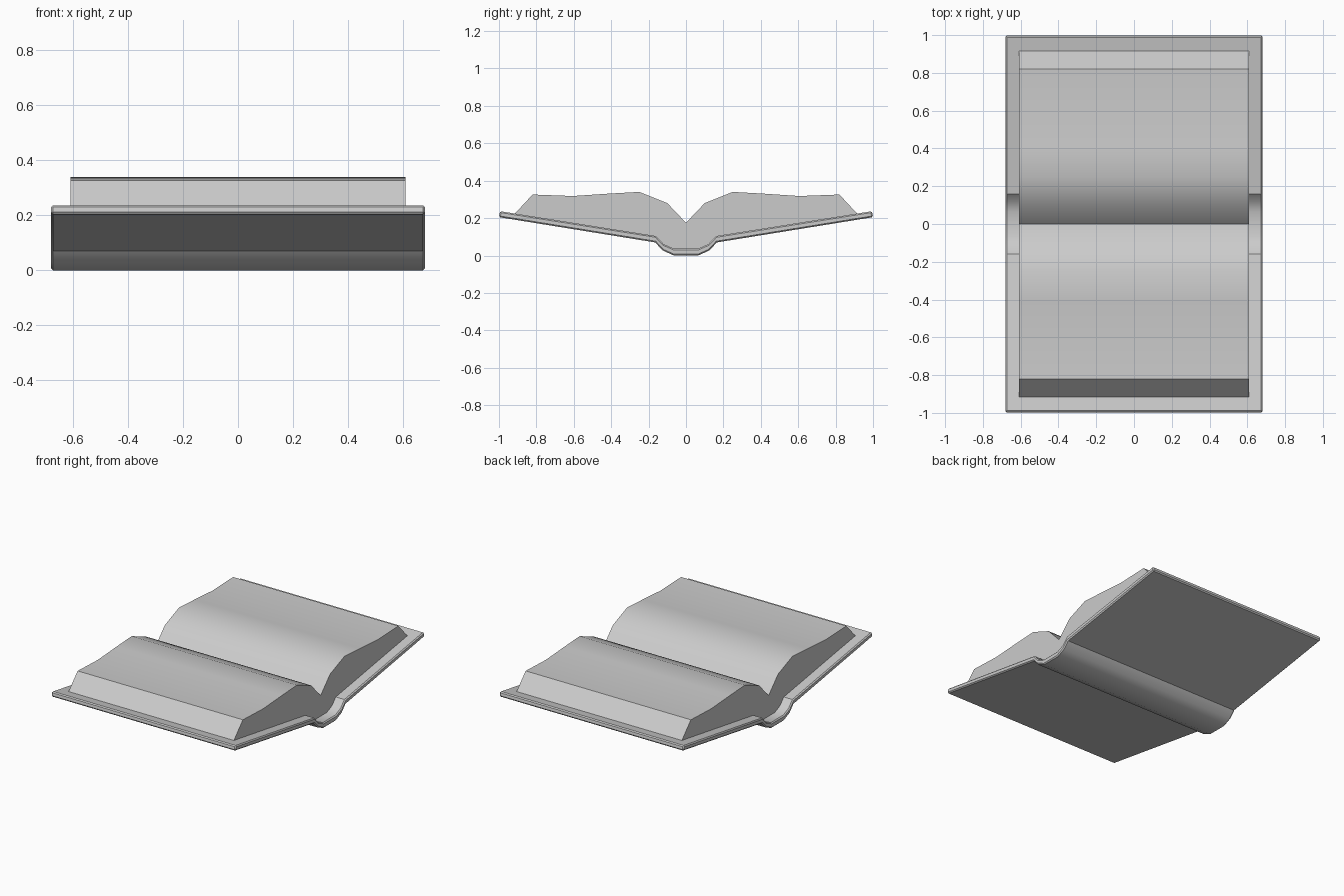
import bpy, bmesh, math

if "Cube" in bpy.data.objects:
    bpy.data.objects.remove(bpy.data.objects["Cube"])


def mirrored(half):
    """Half profile (y, z) from outside to centre, reflected to the -y side."""
    return half + [(-y, z) for y, z in reversed(half) if y > 0]


def extrude_profile(name, points, half_width, bevel=0.0):
    """Extrude a closed (y, z) profile along x, centred on x = 0."""
    bm = bmesh.new()
    face = bm.faces.new([bm.verts.new((-half_width, y, z)) for y, z in points])
    out = bmesh.ops.extrude_face_region(bm, geom=[face])
    verts = [g for g in out["geom"] if isinstance(g, bmesh.types.BMVert)]
    bmesh.ops.translate(bm, verts=verts, vec=(2 * half_width, 0, 0))
    bmesh.ops.recalc_face_normals(bm, faces=bm.faces)
    if bevel:
        edges = [e for e in bm.edges if e.calc_face_angle() > math.radians(60)]
        bmesh.ops.bevel(bm, geom=edges, offset=bevel, segments=1,
                        affect='EDGES', profile=0.5)
    mesh = bpy.data.meshes.new(name)
    bm.to_mesh(mesh)
    bm.free()
    obj = bpy.data.objects.new(name, mesh)
    bpy.context.collection.objects.link(obj)
    bpy.ops.object.select_all(action='DESELECT')
    obj.select_set(True)
    bpy.context.view_layer.objects.active = obj
    bpy.ops.object.shade_smooth_by_angle(angle=math.radians(30))
    return obj


# Cover: two tilted boards joined by a rounded spine
inner = mirrored([(0.994, 0.237), (0.16, 0.104), (0.12, 0.061), (0.065, 0.037)])
outer = mirrored([(1.0, 0.205), (0.165, 0.07), (0.125, 0.027), (0.065, 0.003 - 0.003)])
extrude_profile("cover", inner + outer[::-1], 0.68, bevel=0.007)

# Page block: curved pages meeting in a centre gutter, seated on the cover
top = mirrored([(0.915, 0.224), (0.82, 0.326), (0.605, 0.318), (0.41, 0.331),
                (0.25, 0.34), (0.10, 0.28), (0.0, 0.175)])
base = mirrored([(0.16, 0.102), (0.12, 0.059), (0.065, 0.035)])
extrude_profile("pages", top + base[::-1], 0.61)
